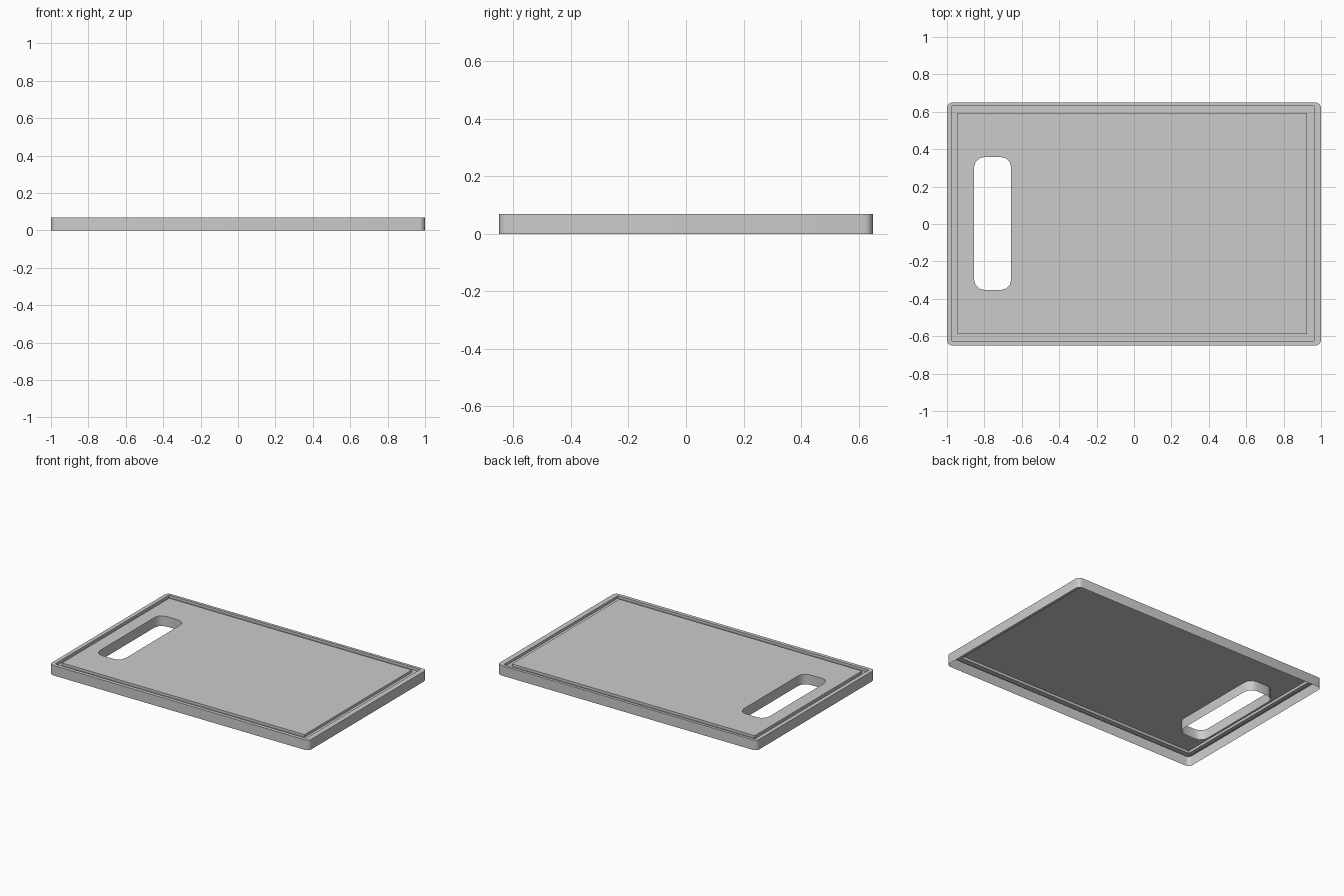
import bpy
import bmesh
from math import cos, sin, pi, radians

if "Cube" in bpy.data.objects:
    bpy.data.objects.remove(bpy.data.objects["Cube"])

TOP = 0.07
GROOVE_Z = 0.052

bm = bmesh.new()


def rect_loop(x0, x1, y0, y1, z, r=0.0, seg=3):
    """Closed edge loop: rectangle, with rounded corners when r > 0."""
    verts = []
    corners = [(x1 - r, y1 - r), (x0 + r, y1 - r), (x0 + r, y0 + r), (x1 - r, y0 + r)]
    for q, (cx, cy) in enumerate(corners):
        for i in range(seg + 1 if r else 1):
            a = (q + i / seg) * pi / 2
            verts.append(bm.verts.new((cx + r * cos(a), cy + r * sin(a), z)))
    return verts


def edges_of(loop):
    out = []
    for a, b in zip(loop, loop[1:] + loop[:1]):
        out.append(bm.edges.get((a, b)) or bm.edges.new((a, b)))
    return out


def band(l1, l2):
    """Quads joining two loops with equal vertex counts."""
    n = len(l1)
    for i in range(n):
        j = (i + 1) % n
        bm.faces.new((l1[i], l1[j], l2[j], l2[i]))


def fill(outer, inner):
    """Flat surface between an outline and a hole."""
    bmesh.ops.triangle_fill(bm, use_beauty=True, normal=(0, 0, 1),
                            edges=edges_of(outer) + edges_of(inner))


# outer side walls (open underneath)
rim = dict(x0=-1, x1=1, y0=-0.65, y1=0.65, r=0.03, seg=4)
rim_top = rect_loop(z=TOP, **rim)
band(rim_top, rect_loop(z=0, **rim))

# juice groove
go = dict(x0=-0.972, x1=0.963, y0=-0.625, y1=0.63)
gi = dict(x0=-0.945, x1=0.925, y0=-0.588, y1=0.593)
groove = [rect_loop(z=TOP, **go), rect_loop(z=GROOVE_Z, **go),
          rect_loop(z=GROOVE_Z, **gi), rect_loop(z=TOP, **gi)]
for a, b in zip(groove, groove[1:]):
    band(a, b)

# handle opening walls
hole = dict(x0=-0.855, x1=-0.657, y0=-0.353, y1=0.358, r=0.055, seg=3)
hole_top = rect_loop(z=TOP, **hole)
band(hole_top, rect_loop(z=0, **hole))

# top surfaces: rim strip and cutting area
fill(rim_top, groove[0])
fill(groove[3], hole_top)

# merge flat triangles and orient everything outward
bmesh.ops.recalc_face_normals(bm, faces=bm.faces[:])
if sum(f.normal.z * f.calc_area() for f in bm.faces) < 0:
    bmesh.ops.reverse_faces(bm, faces=bm.faces[:])

mesh = bpy.data.meshes.new("cutting_board")
bm.to_mesh(mesh)
bm.free()
board = bpy.data.objects.new("cutting_board", mesh)
bpy.context.collection.objects.link(board)
bpy.context.view_layer.objects.active = board
board.select_set(True)
bpy.ops.object.shade_smooth_by_angle(angle=radians(35))
